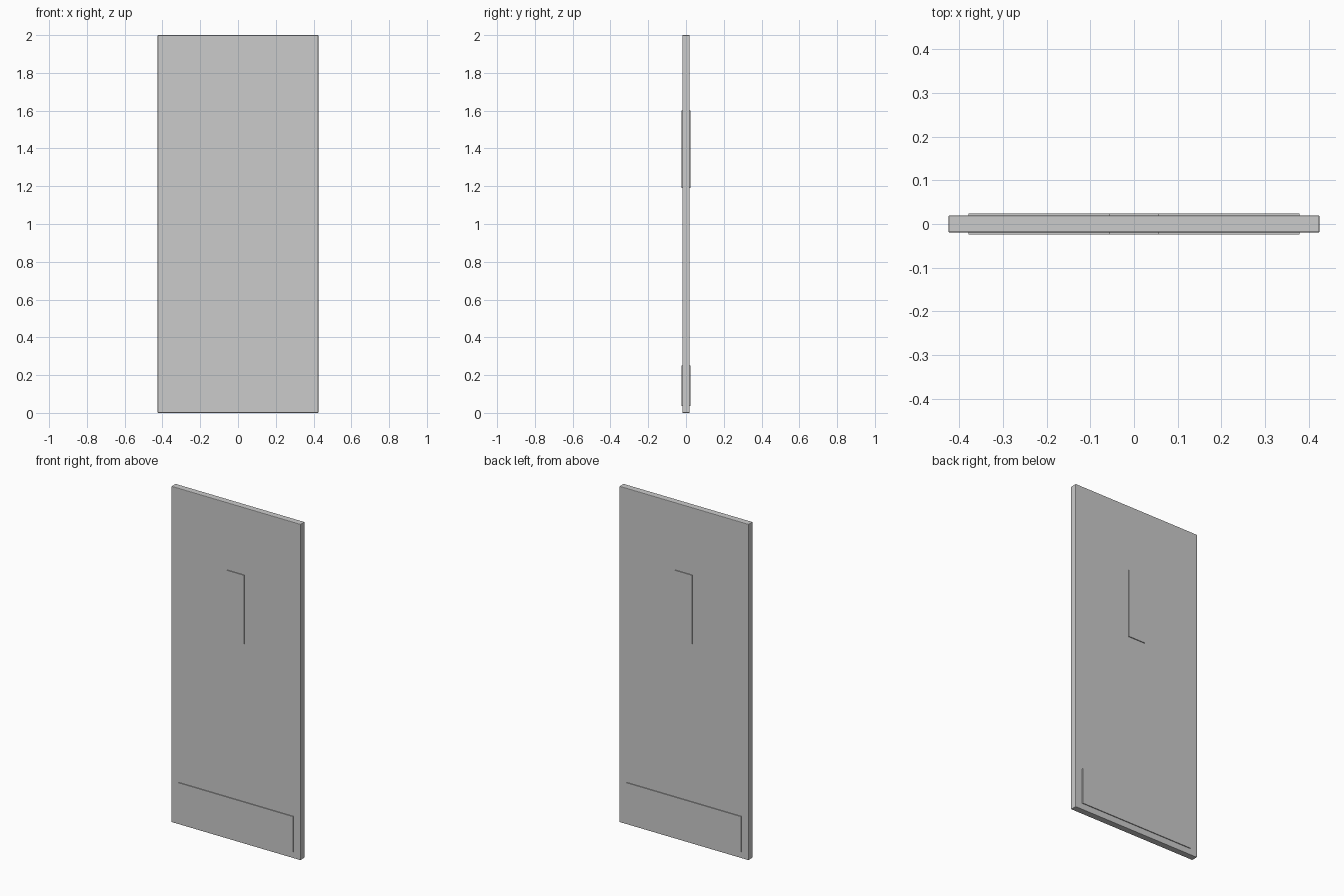
import bpy

if "Cube" in bpy.data.objects:
    bpy.data.objects.remove(bpy.data.objects["Cube"])

DOOR_T = 0.039   # leaf thickness
PLATE_T = 0.005  # plate projection from the leaf face


def box(name, width, depth, z0, z1, y=0.0, bevel=0.0, segments=2):
    """Box centred on x with the given bottom and top heights."""
    bpy.ops.mesh.primitive_cube_add(size=1, location=(0, y, (z0 + z1) / 2))
    ob = bpy.context.object
    ob.name = name
    ob.scale = (width, depth, z1 - z0)
    bpy.ops.object.transform_apply(location=False, rotation=False, scale=True)
    if bevel:
        mod = ob.modifiers.new("edge_bevel", 'BEVEL')
        mod.width = bevel
        mod.segments = segments
    return ob


# Door leaf with softened edges
box("door_leaf", 0.85, DOOR_T, 0.0, 2.0, bevel=0.003)

# Push plate and kick plate on both faces, slightly sunk into the leaf
sink = 0.002
for side, sign in (("front", -1), ("back", 1)):
    y = sign * (DOOR_T / 2 + (PLATE_T - sink) / 2)
    box(side + "_push_plate", 0.112, PLATE_T + sink, 1.19, 1.60, y)
    box(side + "_kick_plate", 0.758, PLATE_T + sink, 0.037, 0.25, y)
